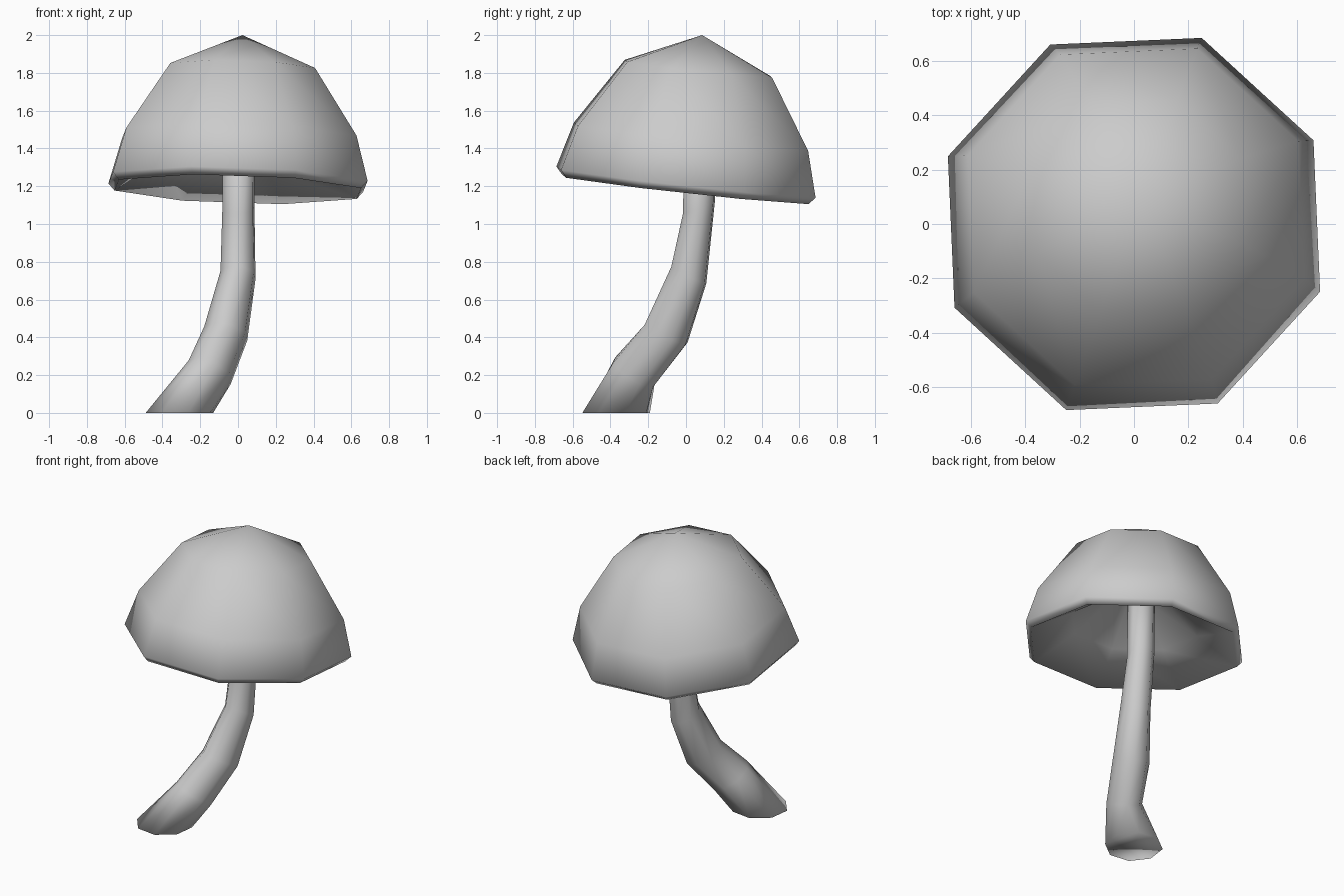
import bpy, bmesh, math

if "Cube" in bpy.data.objects:
    bpy.data.objects.remove(bpy.data.objects["Cube"])

SIDES = 8


def loft(name, rings, start=None, end=None, phase=25, angle=180):
    """Skin octagon rings (cx, cy, cz, radius, slope_x, slope_y); ends are points or flat caps."""
    bm = bmesh.new()
    loops = []
    for cx, cy, cz, r, sx, sy in rings:
        loop = []
        for i in range(SIDES):
            a = math.radians(phase) + 2 * math.pi * i / SIDES
            dx, dy = r * math.cos(a), r * math.sin(a)
            loop.append(bm.verts.new((cx + dx, cy + dy, cz + sx * dx + sy * dy)))
        loops.append(loop)
    for a, b in zip(loops, loops[1:]):
        for i in range(SIDES):
            j = (i + 1) % SIDES
            bm.faces.new((a[i], a[j], b[j], b[i]))
    for loop, tip in ((loops[0], start), (loops[-1], end)):
        if tip:
            v = bm.verts.new(tip)
            for i in range(SIDES):
                bm.faces.new((loop[i], loop[(i + 1) % SIDES], v))
        else:
            bm.faces.new(loop)
    bmesh.ops.recalc_face_normals(bm, faces=bm.faces)
    mesh = bpy.data.meshes.new(name)
    bm.to_mesh(mesh)
    bm.free()
    ob = bpy.data.objects.new(name, mesh)
    bpy.context.collection.objects.link(ob)
    bpy.ops.object.select_all(action='DESELECT')
    ob.select_set(True)
    bpy.context.view_layer.objects.active = ob
    bpy.ops.object.shade_smooth_by_angle(angle=math.radians(angle))
    return ob


# Tilted hollow cap: profile of (radius, height along the cap axis), top to underside
TX, TY, BASE = 0.03, 0.11, 1.222


def axis(t):
    return (TX * t, TY * t, BASE + t)


profile = [(0.415, 0.60), (0.66, 0.24), (0.73, 0.0),
           (0.695, -0.038), (0.42, 0.12), (0.15, 0.34)]
loft("mushroom_cap", [(*axis(t), r, -TX, -TY) for r, t in profile],
     start=axis(0.778), end=axis(0.35))

# Curved stem, flaring to a flat foot
stem = [
    (-0.31, -0.37, 0.0, 0.185, 0, 0),
    (-0.15, -0.275, 0.215, 0.115, -0.42, -0.55),
    (-0.065, -0.105, 0.42, 0.118, -0.2, -0.46),
    (0.0, 0.015, 0.73, 0.096, -0.1, -0.5),
    (0.002, 0.068, 1.085, 0.088, 0, 0.4),
    (0.007, 0.085, 1.64, 0.088, 0, 0),
]
loft("mushroom_stem", stem, phase=15)
